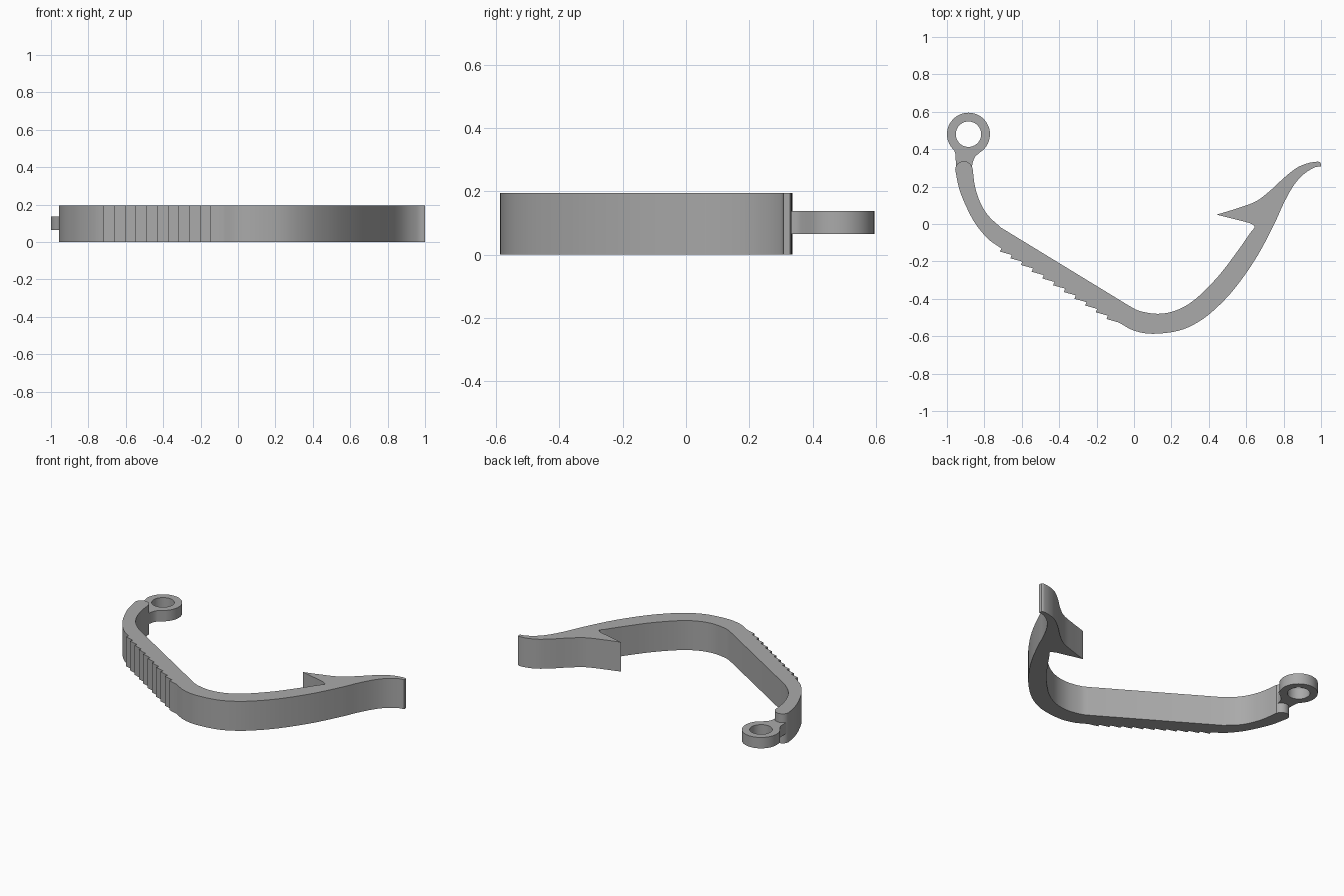
import bpy, bmesh, math
from mathutils import Vector

cube = bpy.data.objects.get("Cube")
if cube:
    bpy.data.objects.remove(cube, do_unlink=True)

grey = bpy.data.materials.new("plain grey")
grey.use_nodes = True
COLOUR = (0.4, 0.4, 0.4, 1)
grey.diffuse_color = COLOUR
grey.node_tree.nodes["Principled BSDF"].inputs["Base Color"].default_value = COLOUR


def smooth(points, steps=6):
    """Open Catmull-Rom curve through the points."""
    p = [Vector(q) for q in points]
    p = [2 * p[0] - p[1]] + p + [2 * p[-1] - p[-2]]
    out = []
    for a, b, c, d in zip(p, p[1:], p[2:], p[3:]):
        for i in range(steps):
            t = i / steps
            out.append(0.5 * (2 * b + (c - a) * t + (2 * a - 5 * b + 4 * c - d) * t**2
                              + (3 * b - a - 3 * c + d) * t**3))
    return out + [p[-2]]


def arc(centre, radius, start, end, steps):
    angles = [math.radians(start + (end - start) * i / steps) for i in range(steps + 1)]
    return [Vector((centre[0] + radius * math.cos(a), centre[1] + radius * math.sin(a)))
            for a in angles]


def plate(name, loops, z0, z1):
    """Extrude flat outlines (later loops are holes) between two heights."""
    curve = bpy.data.curves.new(name + "_outline", "CURVE")
    curve.dimensions = "2D"
    curve.fill_mode = "BOTH"
    curve.extrude = (z1 - z0) / 2
    for loop in loops:
        spline = curve.splines.new("POLY")
        spline.points.add(len(loop) - 1)
        for point, co in zip(spline.points, loop):
            point.co = (co[0], co[1], 0, 1)
        spline.use_cyclic_u = True
    helper = bpy.data.objects.new(name + "_outline", curve)
    bpy.context.collection.objects.link(helper)
    graph = bpy.context.evaluated_depsgraph_get()
    mesh = bpy.data.meshes.new_from_object(helper.evaluated_get(graph))
    bpy.data.objects.remove(helper, do_unlink=True)

    bm = bmesh.new()
    bm.from_mesh(mesh)
    bmesh.ops.remove_doubles(bm, verts=bm.verts, dist=0.0005)
    bmesh.ops.recalc_face_normals(bm, faces=bm.faces)
    bmesh.ops.translate(bm, verts=bm.verts, vec=(0, 0, (z0 + z1) / 2))
    bm.to_mesh(mesh)
    bm.free()
    mesh.materials.clear()
    mesh.materials.append(grey)
    obj = bpy.data.objects.new(name, mesh)
    bpy.context.collection.objects.link(obj)
    bpy.ops.object.select_all(action="DESELECT")
    obj.select_set(True)
    bpy.context.view_layer.objects.active = obj
    bpy.ops.object.shade_smooth_by_angle(angle=math.radians(25))


# Hook body: inner edge of the shank, straight run and bend up to the barb
outline = smooth([(-.863, .3), (-.85, .2), (-.82, .11), (-.775, .04), (-.71, -.02)])
outline += smooth([(-.03, -.435), (.03, -.465), (.13, -.48), (.23, -.46), (.33, -.4),
                   (.45, -.28), (.55, -.15), (.62, -.05), (.645, -.015), (.62, .005)])
# Barb and curled point
outline += smooth([(.442, .05), (.54, .08), (.65, .12), (.73, .18), (.8, .245),
                   (.87, .3), (.93, .325), (.98, .333), (.998, .328)])
# Outer edge of the bend
outline += smooth([(1, .308), (.96, .3), (.9, .26), (.85, .2), (.8, .11), (.75, 0),
                   (.66, -.17), (.55, -.33), (.45, -.44), (.35, -.52), (.24, -.57),
                   (.1, -.587), (0, -.57), (-.083, -.526)])
# Saw teeth along the outside of the straight run
TEETH = 11
first, last = Vector((-.718, -.147)), Vector((-.147, -.508))
for i in reversed(range(TEETH)):
    tip = first.lerp(last, i / (TEETH - 1))
    if i < TEETH - 1:
        outline.append(tip + Vector((.064, -.018)))
    outline.append(tip)
# Outer edge of the shank and its rounded end
outline += smooth([(-.708, -.131), (-.78, -.08), (-.85, .005), (-.9, .1), (-.935, .19),
                   (-.956, .29)])
outline += arc((-.91, .29), .046, 165, 15, 12)
plate("hook_body", [outline], 0, .195)

# Eyelet: ring with a flared neck running into the shank end
centre = (-.885, .48)
ring = arc(centre, .115, -47, 228, 40)
neck = smooth([(-.955, .375), (-.953, .34), (-.95, .27)])
neck += smooth([(-.87, .27), (-.864, .32), (-.852, .355), (-.83, .378)])
plate("eyelet", [ring + neck, arc(centre, .068, 0, 350, 35)], .065, .137)
